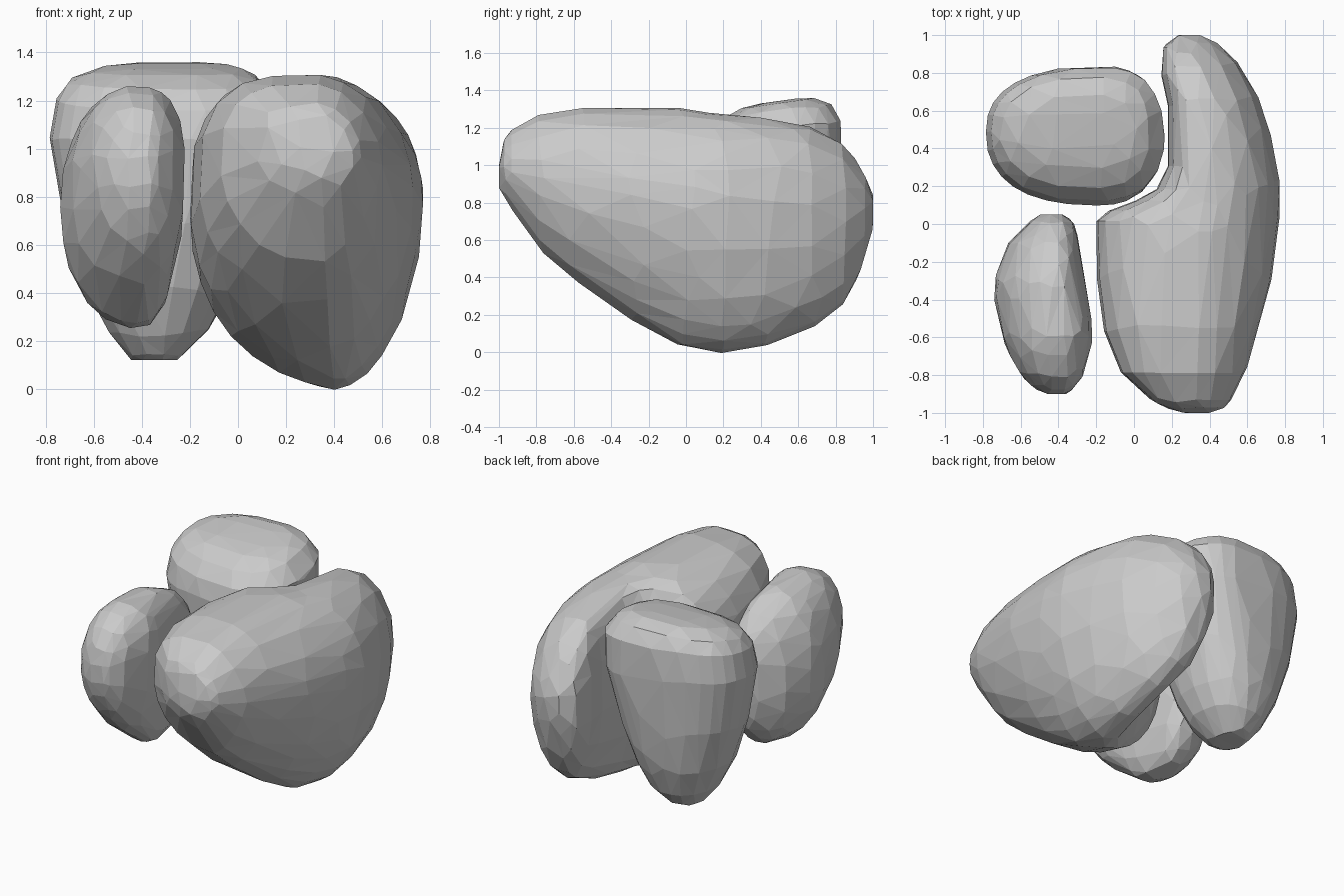
import bpy, bmesh, math
from mathutils import Vector

grey = bpy.data.materials.new("light_grey")
grey.diffuse_color = (0.6, 0.6, 0.6, 1)

RING = 32     # points round each cross-section
STEPS = 4     # in-between sections


def ring(corners, a0, a1, b0, b1, at, ab, bl, br, n):
    """Lopsided rounded outline touching its four limits (top at a=at, right at b=br, ...).
    corners scales the squareness n of top right, top left, bottom left, bottom right."""
    pts = []
    for i in range(RING):
        t = 2 * math.pi * i / RING
        c, s = math.cos(t), math.sin(t)
        e = 2 / (n * corners[i * 4 // RING])
        u = math.copysign(abs(c) ** e, c)
        v = math.copysign(abs(s) ** e, s)
        mid_a = at if s >= 0 else ab
        mid_b = br if c >= 0 else bl
        pts.append((mid_a + u * ((a1 - mid_a) if c >= 0 else (mid_a - a0)),
                    mid_b + v * ((b1 - mid_b) if s >= 0 else (mid_b - b0))))
    return pts


def spline(rows):
    """Smooth in-between rows; slopes are limited so that nothing overshoots."""
    def slope(i, k):
        d0 = (rows[i][k] - rows[i-1][k]) / (rows[i][0] - rows[i-1][0])
        d1 = (rows[i+1][k] - rows[i][k]) / (rows[i+1][0] - rows[i][0])
        return 0 if d0 * d1 <= 0 else 2 * d0 * d1 / (d0 + d1)
    out = []
    for i in range(len(rows) - 1):
        p, q = rows[i], rows[i+1]
        h = q[0] - p[0]
        for j in range(STEPS):
            t = j / STEPS
            row = [p[0] + h * t]
            for k in range(1, len(p)):
                d = (q[k] - p[k]) / h
                m0 = 1.5 * d if i == 0 else slope(i, k)
                m1 = 1.5 * d if i == len(rows) - 2 else slope(i + 1, k)
                row.append((2*t**3 - 3*t**2 + 1) * p[k] + (t**3 - 2*t**2 + t) * h * m0
                           + (3*t**2 - 2*t**3) * q[k] + (t**3 - t**2) * h * m1)
            out.append(row)
    return out + [list(rows[-1])]


def lump(name, rows, place, faces, corners):
    """Loft the sections, then reduce to flat irregular facets."""
    bm = bmesh.new()
    loops = [[bm.verts.new(place(r[0], a, b)) for a, b in ring(corners, *r[1:])]
             for r in spline(rows)]
    for p, q in zip(loops, loops[1:]):
        for i in range(RING):
            j = (i + 1) % RING
            bm.faces.new((p[i], p[j], q[j], q[i]))
    bm.faces.new(loops[0])
    bm.faces.new(loops[-1])
    bmesh.ops.recalc_face_normals(bm, faces=bm.faces)
    bmesh.ops.triangulate(bm, faces=bm.faces)
    count = len(bm.faces)
    me = bpy.data.meshes.new(name)
    bm.to_mesh(me)
    bm.free()
    me.materials.append(grey)
    ob = bpy.data.objects.new(name, me)
    bpy.context.collection.objects.link(ob)
    dec = ob.modifiers.new("facets", 'DECIMATE')
    dec.ratio = faces / count
    return ob


def along_y(y, a, b):
    return Vector((a, y, b))


def along_z(z, a, b):
    # the top slopes up towards the back
    w = min(1, max(0, (z - 0.9) / 0.35))
    return Vector((a, b, z + 0.14 * (b - 0.47) * w))


# large kidney-shaped lump: y, x limits, z limits, top x, bottom x, left z, right z, squareness
lump("large_lump", [
    (-1.00, .27, .40, .89, 1.02, .33, .34, .95, .95, 2),
    (-0.96, .14, .49, .81, 1.16, .32, .34, .98, .98, 2.1),
    (-0.88, .03, .54, .69, 1.22, .30, .34, .97, .96, 2.2),
    (-0.75, -.09, .60, .52, 1.28, .30, .34, .93, .93, 2.2),
    (-0.45, -.18, .69, .28, 1.31, .30, .34, .82, .87, 2.2),
    (-0.20, -.20, .74, .12, 1.31, .32, .37, .75, .83, 2.15),
    (0.00, -.20, .765, .03, 1.30, .35, .40, .72, .80, 2.1),
    (0.06, -.15, .77, .015, 1.29, .36, .40, .72, .80, 2.1),
    (0.13, .02, .77, .005, 1.28, .37, .40, .72, .79, 2.2),
    (0.20, .13, .77, .00, 1.275, .37, .40, .72, .78, 2.3),
    (0.35, .18, .75, .02, 1.26, .37, .41, .72, .76, 2.3),
    (0.60, .18, .685, .10, 1.22, .35, .40, .72, .74, 2.3),
    (0.80, .145, .585, .22, 1.14, .30, .37, .72, .73, 2.3),
    (0.92, .15, .485, .40, 1.01, .28, .33, .74, .74, 2.2),
    (1.00, .23, .35, .69, .84, .28, .30, .77, .77, 2),
], along_y, 420, (.9, 1.3, 1, .82))

# small front lump with a flatter inner side
lump("front_lump", [
    (-0.90, -.46, -.36, .82, .98, -.41, -.41, .9, .9, 2),
    (-0.86, -.54, -.31, .70, 1.10, -.41, -.42, .9, .9, 2),
    (-0.78, -.61, -.26, .57, 1.19, -.42, -.42, .9, .92, 2.1),
    (-0.57, -.705, -.22, .38, 1.26, -.43, -.42, .8, .93, 2.1),
    (-0.35, -.74, -.25, .255, 1.25, -.43, -.42, .75, .82, 2.1),
    (-0.15, -.69, -.285, .28, 1.19, -.42, -.43, .73, .77, 2.1),
    (-0.01, -.58, -.31, .41, 1.07, -.43, -.43, .73, .75, 2.1),
    (0.05, -.49, -.37, .58, .92, -.43, -.43, .74, .74, 2),
], along_y, 260, (1.2, 1, 1, 1.15))

# back lump: a tapering plug with a flattened top (z, x limits, y limits, ...)
lump("back_lump", [
    (0.12, -.44, -.26, .37, .58, -.35, -.35, .47, .47, 2),
    (0.16, -.48, -.21, .31, .64, -.34, -.34, .47, .47, 2.1),
    (0.28, -.565, -.10, .235, .72, -.32, -.32, .47, .47, 2.2),
    (0.50, -.665, .00, .155, .785, -.28, -.30, .48, .47, 2.2),
    (0.80, -.745, .10, .11, .82, -.22, -.25, .49, .47, 2.3),
    (1.05, -.78, .15, .10, .835, -.16, -.20, .49, .47, 2.4),
    (1.17, -.765, .16, .115, .83, -.16, -.20, .49, .47, 2.4),
    (1.26, -.72, .11, .165, .795, -.20, -.22, .49, .47, 2.4),
    (1.325, -.59, .02, .28, .70, -.24, -.25, .48, .47, 2.4),
    (1.34, -.45, -.12, .38, .60, -.26, -.26, .48, .48, 2.3),
], along_z, 300, (1, 1, 1, 1))
